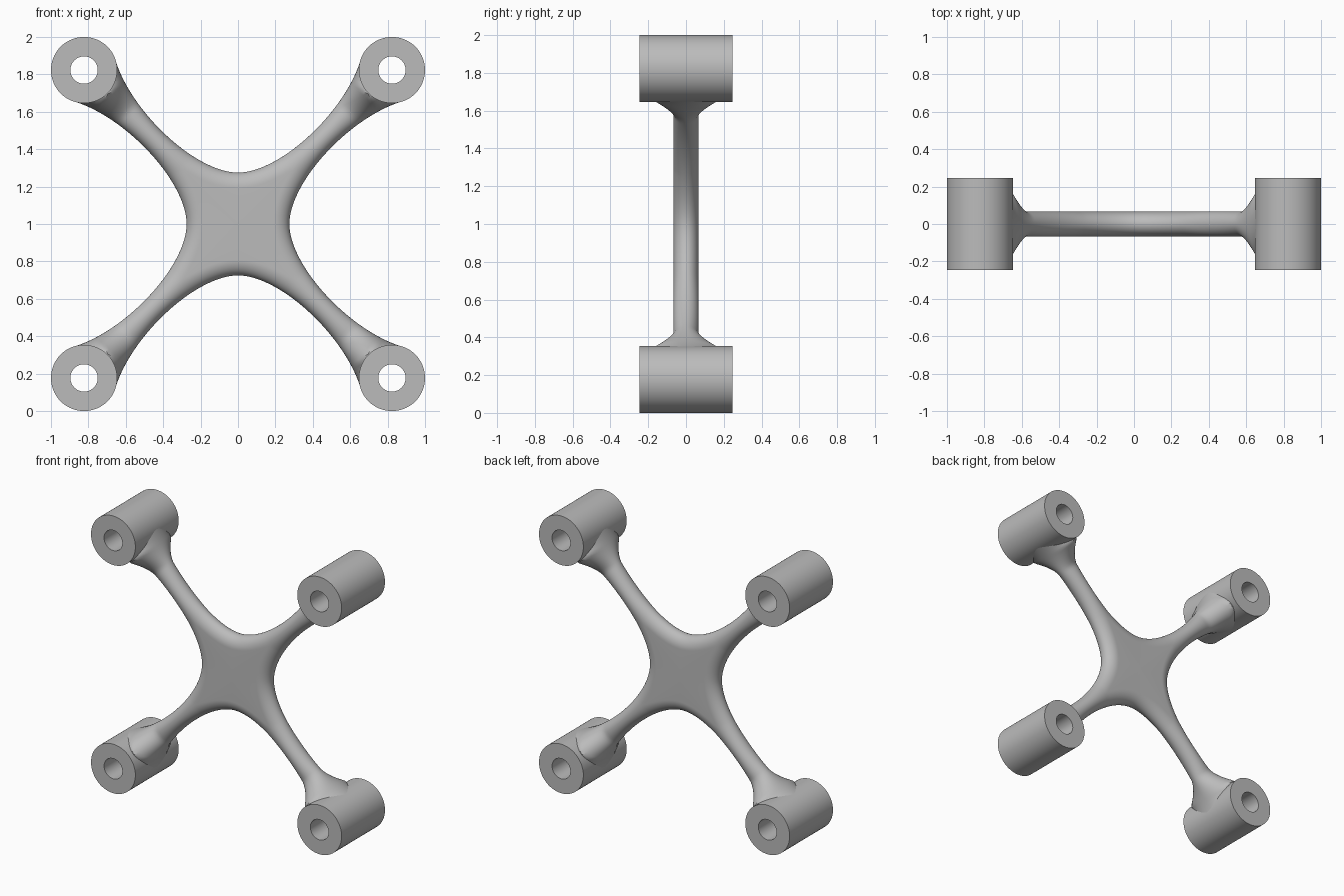
import bpy, bmesh, math
from mathutils import Vector

cube = bpy.data.objects.get("Cube")
if cube:
    bpy.data.objects.remove(cube, do_unlink=True)

BOSS = 0.823            # boss centre offset in x and z
BOSS_R, BORE_R = 0.177, 0.073
BOSS_HALF = 0.247       # half length of a boss
HUB_T = 0.067           # half thickness of the web

metal = bpy.data.materials.new("satin grey")
metal.use_nodes = True
metal.diffuse_color = (0.5, 0.5, 0.5, 1)
metal.node_tree.nodes["Principled BSDF"].inputs["Base Color"].default_value = (0.5, 0.5, 0.5, 1)


def finish(name, bm):
    mesh = bpy.data.meshes.new(name)
    bm.to_mesh(mesh)
    bm.free()
    mesh.materials.append(metal)
    obj = bpy.data.objects.new(name, mesh)
    bpy.context.collection.objects.link(obj)
    bpy.ops.object.select_all(action='DESELECT')
    obj.select_set(True)
    bpy.context.view_layer.objects.active = obj
    bpy.ops.object.shade_smooth_by_angle(angle=math.radians(40))
    return obj


# Edge of the web between two arms: a bezier from mid-span to the boss tangent
P = [Vector(p) for p in ((0, 0.275), (0.22, 0.275), (0.56, 0.585), (0.653, 0.868))]


def edge_point(s):
    m = 1 - s
    pos = P[0]*m**3 + P[1]*3*m*m*s + P[2]*3*m*s*s + P[3]*s**3
    tan = (P[1]-P[0])*m*m + (P[2]-P[1])*2*m*s + (P[3]-P[2])*s*s
    return pos, tan.normalized()


def half_thickness(x, z):
    # Arms swell just before they reach the bosses
    u = (x + z) / math.sqrt(2)
    k = min(max((u - 0.83) / 0.15, 0), 1)
    return HUB_T + 0.135 * k**1.5


def web_section(s, steps=14):
    # Runs from the arm's centre line out along the normal to the rounded edge
    pos, tan = edge_point(s)
    normal = Vector((tan.y, -tan.x))
    k = (pos.y - pos.x) / (normal.x - normal.y)
    axis = min(pos.x + normal.x * k, 0.728)
    inner = Vector((axis, axis))
    length = (inner - pos).length
    r = length if s > 0.5 else min(length, 0.085)
    pts = [(inner.x, half_thickness(*inner), inner.y)]
    for j in range(steps + 1):
        a = math.pi / 2 * j / steps
        q = pos.lerp(inner, r * (1 - math.sin(a)) / length)
        y = half_thickness(*q) * math.cos(a) if j < steps else 0
        pts.append((q.x, y, q.y))
    return pts


# Four-armed web, one patch repeated by symmetry
bm = bmesh.new()
sections = [web_section(i / 64) for i in range(65)]
for swap in (False, True):
    for sx in (-1, 1):
        for sy in (-1, 1):
            for sz in (-1, 1):
                grid = [[bm.verts.new((sx * (z if swap else x), sy * y,
                                       sz * (x if swap else z) + 1))
                         for x, y, z in row] for row in sections]
                for a, b in zip(grid, grid[1:]):
                    for j in range(len(a) - 1):
                        bm.faces.new((a[j], a[j+1], b[j+1], b[j]))
bmesh.ops.remove_doubles(bm, verts=bm.verts, dist=0.00005)
bm.normal_update()
for f in bm.faces:
    if f.normal.y * f.calc_center_median().y < 0:
        f.normal_flip()
finish("four_arm_web", bm)


# Bored bosses at the arm tips
def boss(name, cx, cz, segments=72):
    bm = bmesh.new()
    profile = ((BOSS_R, -BOSS_HALF), (BOSS_R, BOSS_HALF),
               (BORE_R, BOSS_HALF), (BORE_R, -BOSS_HALF))
    rings = []
    for i in range(segments):
        a = math.tau * i / segments
        rings.append([bm.verts.new((cx + r * math.cos(a), y, cz + r * math.sin(a)))
                      for r, y in profile])
    for i in range(segments):
        a, b = rings[i], rings[(i + 1) % segments]
        for j in range(4):
            k = (j + 1) % 4
            bm.faces.new((a[j], a[k], b[k], b[j]))
    bmesh.ops.recalc_face_normals(bm, faces=bm.faces)
    finish(name, bm)


for side, sx in (("left", 1), ("right", -1)):
    for level, sz in (("upper", 1), ("lower", -1)):
        boss(f"{level}_{side}_boss", sx * BOSS, 1 + sz * BOSS)
